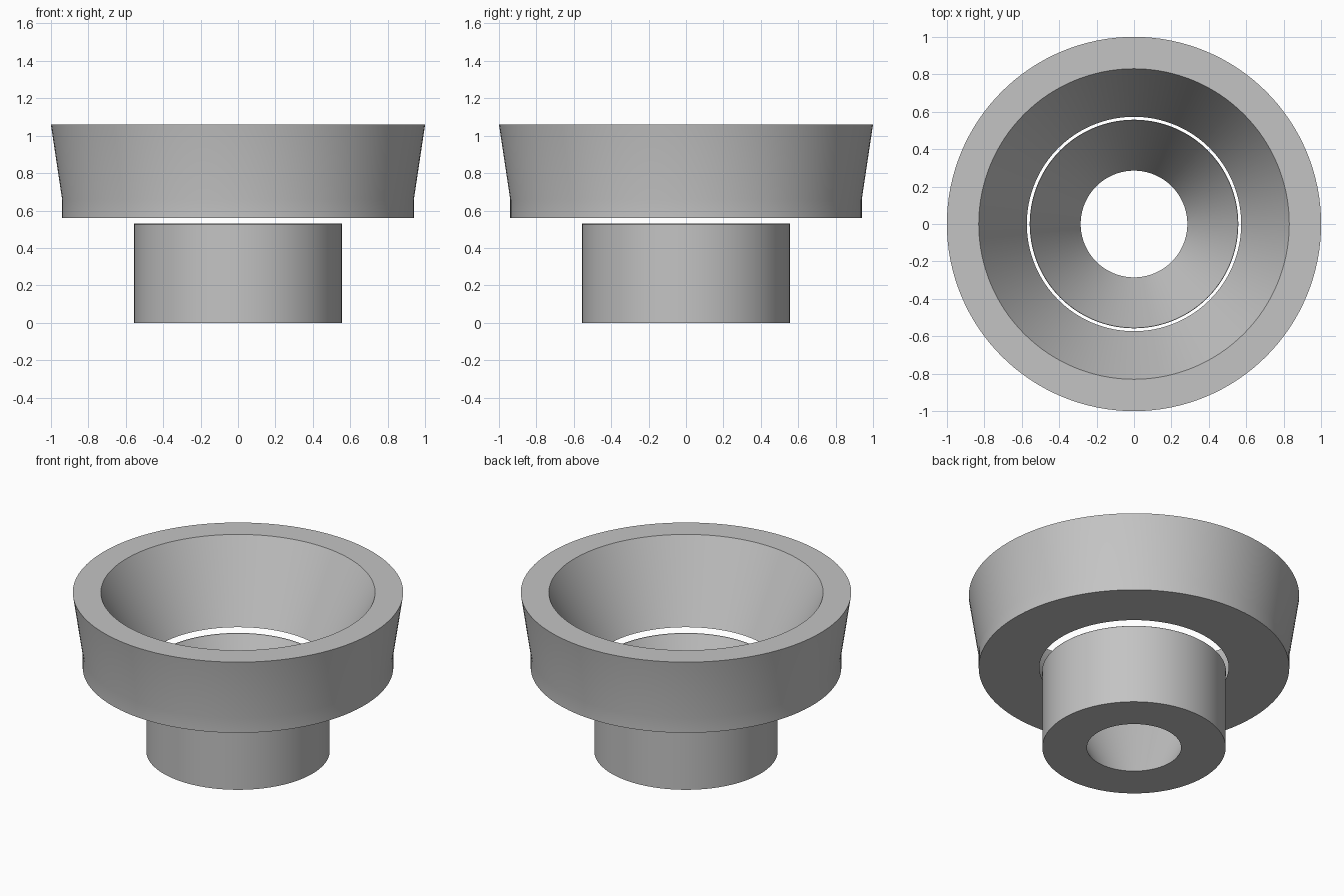
import bpy
import bmesh
import math

cube = bpy.data.objects.get("Cube")
if cube:
    bpy.data.objects.remove(cube, do_unlink=True)

SEGMENTS = 128

grey = bpy.data.materials.new("mid_grey")
grey.use_nodes = True
grey.diffuse_color = (0.55, 0.55, 0.55, 1)
grey.node_tree.nodes["Principled BSDF"].inputs["Base Color"].default_value = grey.diffuse_color


def bore(z):
    """Radius of the conical opening shared by both parts."""
    return 0.285 + 0.514 * z


def revolve(name, profile):
    """Spin a closed (radius, height) profile around the z axis."""
    bm = bmesh.new()
    verts = [bm.verts.new((r, 0, z)) for r, z in profile]
    edges = [bm.edges.new((v, verts[(i + 1) % len(verts)])) for i, v in enumerate(verts)]
    bmesh.ops.spin(bm, geom=verts + edges, cent=(0, 0, 0), axis=(0, 0, 1),
                   angle=math.tau, steps=SEGMENTS)
    bmesh.ops.remove_doubles(bm, verts=bm.verts[:], dist=0.0001)
    bmesh.ops.recalc_face_normals(bm, faces=bm.faces[:])
    mesh = bpy.data.meshes.new(name)
    bm.to_mesh(mesh)
    bm.free()
    mesh.materials.append(grey)
    obj = bpy.data.objects.new(name, mesh)
    bpy.context.collection.objects.link(obj)
    bpy.ops.object.select_all(action="DESELECT")
    obj.select_set(True)
    bpy.context.view_layer.objects.active = obj
    bpy.ops.object.shade_smooth_by_angle(angle=math.radians(30))


# Lower sleeve: straight outside, tapered bore
revolve("lower_sleeve", [(bore(0), 0), (0.555, 0), (0.555, 0.53), (bore(0.53), 0.53 - 0.002)])

# Upper ring: short straight band, then flaring to the rim
revolve("upper_ring", [(bore(0.56), 0.56), (0.94, 0.56), (0.94, 0.66), (1, 1.06), (bore(1.06), 1.06)])
